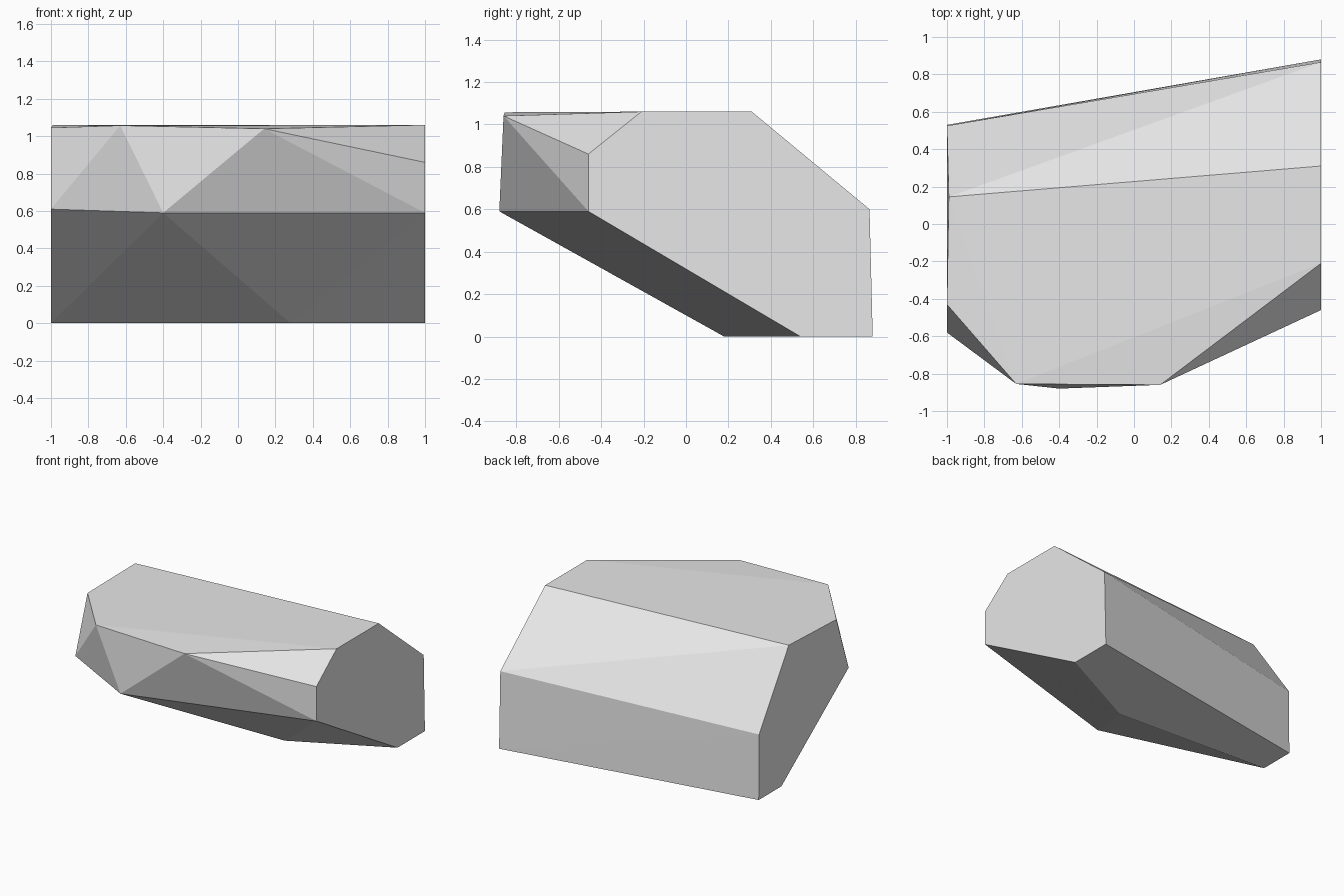
import bpy, bmesh

if "Cube" in bpy.data.objects:
    bpy.data.objects.remove(bpy.data.objects["Cube"])

# Plain grey stone colour
grey = bpy.data.materials.new("stone_grey")
grey.diffuse_color = (0.8, 0.8, 0.8, 1)
grey.use_nodes = True
grey.node_tree.nodes["Principled BSDF"].inputs["Base Color"].default_value = grey.diffuse_color

# Corner points of the faceted boulder, grouped by where they sit
right_end = [(1, y, z) for y, z in ((-0.46, 0.59), (-0.46, 0.86), (-0.21, 1.06),
                                    (0.31, 1.06), (0.865, 0.60), (0.88, 0), (0.54, 0))]
left_end = [(-1, 0.53, 0), (-1, 0.525, 0.51), (-0.99, 0.145, 1.06),
            (-1, -0.43, 1.045), (-1, -0.58, 0.61), (-1, 0.25, 0)]
front_corners = [(-0.63, -0.855, 1.057), (0.14, -0.86, 1.04),
                 (-0.40, -0.88, 0.59), (0.28, 0.18, 0)]

# Wrap the corners in a convex skin with flat facets
bm = bmesh.new()
for p in right_end + left_end + front_corners:
    bm.verts.new(p)
bmesh.ops.convex_hull(bm, input=bm.verts[:])
bmesh.ops.dissolve_limit(bm, angle_limit=0.005, verts=bm.verts[:], edges=bm.edges[:])
bmesh.ops.recalc_face_normals(bm, faces=bm.faces[:])

mesh = bpy.data.meshes.new("boulder")
bm.to_mesh(mesh)
bm.free()
mesh.materials.append(grey)
boulder = bpy.data.objects.new("boulder", mesh)
bpy.context.collection.objects.link(boulder)
